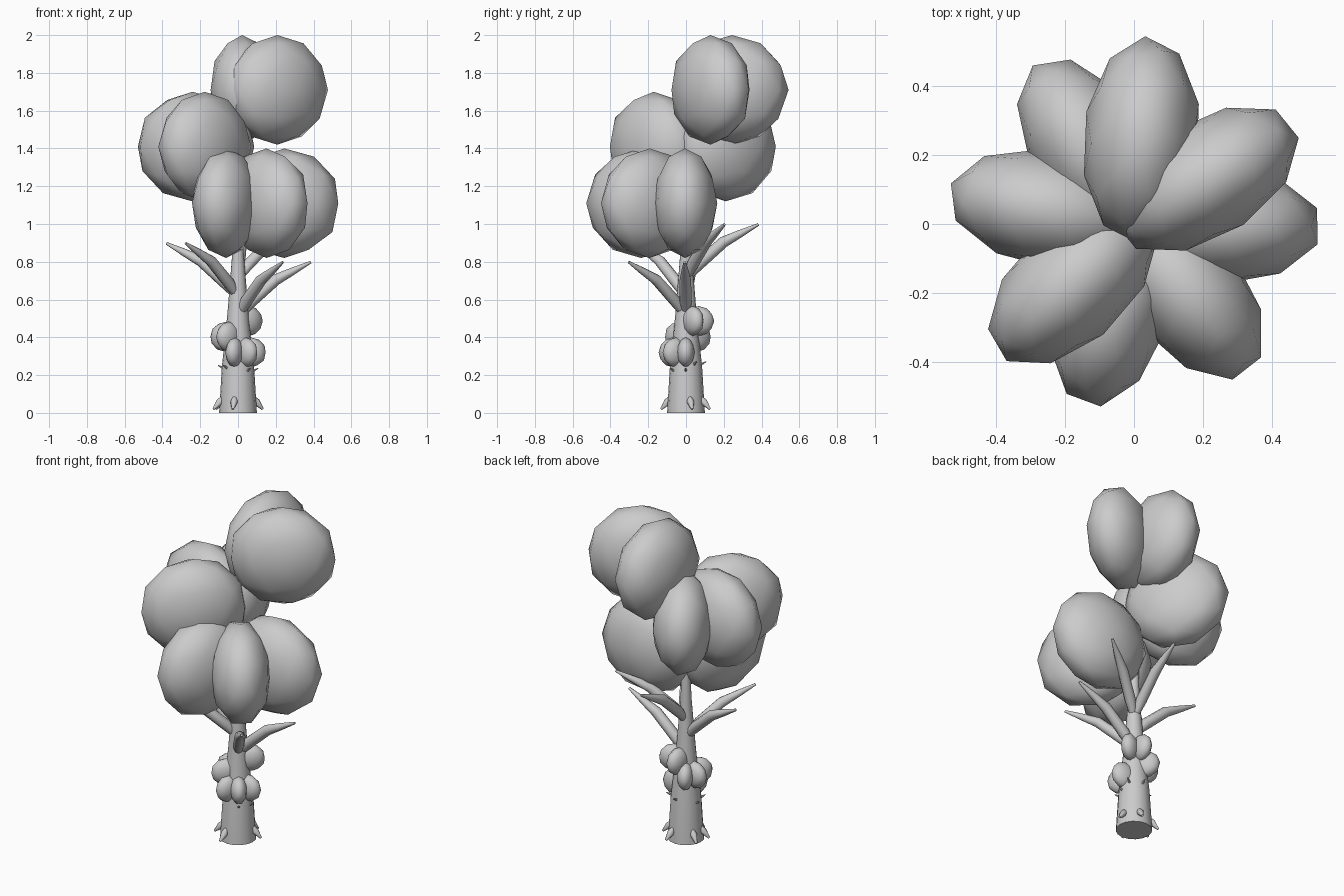
import bpy, bmesh
from math import radians, cos, sin
from mathutils import Matrix, Vector

if "Cube" in bpy.data.objects:
    bpy.data.objects.remove(bpy.data.objects["Cube"])


def finish(bm, name):
    me = bpy.data.meshes.new(name)
    bmesh.ops.recalc_face_normals(bm, faces=bm.faces)
    bm.to_mesh(me)
    bm.free()
    ob = bpy.data.objects.new(name, me)
    bpy.context.collection.objects.link(ob)
    bpy.ops.object.select_all(action='DESELECT')
    ob.select_set(True)
    bpy.context.view_layer.objects.active = ob
    bpy.ops.object.shade_smooth_by_angle(angle=radians(50))
    return ob


def tube(name, path, sides):
    """Tapered tube through (point, radius) pairs."""
    bm = bmesh.new()
    pts = [Vector(p) for p, _ in path]
    rings = []
    for i, (p, r) in enumerate(path):
        d = pts[min(i + 1, len(pts) - 1)] - pts[max(i - 1, 0)]
        q = d.to_track_quat('Z', 'Y')
        rings.append([bm.verts.new(pts[i] + q @ Vector((r * cos(a), r * sin(a), 0)))
                      for a in (radians(360 * k / sides) for k in range(sides))])
    for a, b in zip(rings, rings[1:]):
        for k in range(sides):
            n = (k + 1) % sides
            bm.faces.new((a[k], a[n], b[n], b[k]))
    bm.faces.new(rings[0])
    bm.faces.new(rings[-1])
    return finish(bm, name)


def polar(r, angle, z):
    return Vector((r * cos(radians(angle)), r * sin(radians(angle)), z))


def leaf(name, angle, z, s, phase):
    """Flattened low-poly ball standing radially on the trunk axis."""
    bm = bmesh.new()
    bmesh.ops.create_icosphere(bm, subdivisions=2, radius=1)
    m = (Matrix.Translation(polar(0.245 * s, angle, z))
         @ Matrix.Rotation(radians(angle), 4, 'Z')
         @ Matrix.Diagonal((0.3 * s, 0.17 * s, 0.29 * s, 1))
         @ Matrix.Rotation(radians(phase - angle), 4, 'Z'))
    bmesh.ops.transform(bm, matrix=m, verts=bm.verts)
    finish(bm, name)


# Trunk
tube("trunk", [((0, 0, z), r) for z, r in
               [(0, .1), (.25, .085), (.4, .068), (.55, .054), (.65, .046),
                (.85, .03), (1.5, .014)]], 16)

# Big leaf balls, and the same arrangement in small as fruit: (angle, tier, phase)
clusters = [(255, 0, 0), (308, 0, 20), (359, 0, 0),
            (121, 1, 0), (170, 1, 0), (224, 1, 0),
            (32, 2, 0), (85, 2, 0)]
for i, (a, tier, ph) in enumerate(clusters):
    leaf(f"leaf_ball_{i}", a, 1.11 + 0.3 * tier, 1, ph)
    leaf(f"fruit_{i}", a, 0.32 + 0.083 * tier, 0.275, ph)

# Branches, two per tier
for i, (a, z) in enumerate([(308, .52), (359, .52), (170, .62), (224, .62), (32, .72), (85, .72)]):
    tube(f"branch_{i}", [(polar(r, a, z + h), w) for r, h, w in
                         [(.01, 0, .02), (.07, .07, .032), (.2, .185, .03),
                          (.29, .23, .02), (.385, .278, .007)]], 8)

# Root spikes at the base
for i, a in enumerate([258, 14, 70, 150, 195]):
    tube(f"root_{i}", [(polar(.08, a, .085), .01), (polar(.1, a, .058), .02),
                       (polar(.135, a, .02), .006)], 8)

# Thin twigs under the fruit
for i, a in enumerate([32, 85, 170, 224, 308, 359]):
    z = .225 + .015 * (i < 4) + .02 * (i < 2)
    tube(f"twig_{i}", [(polar(.06, a, z - .015), .006), (polar(.085, a, z), .007),
                       (polar(.108, a, z + .012), .002)], 6)
